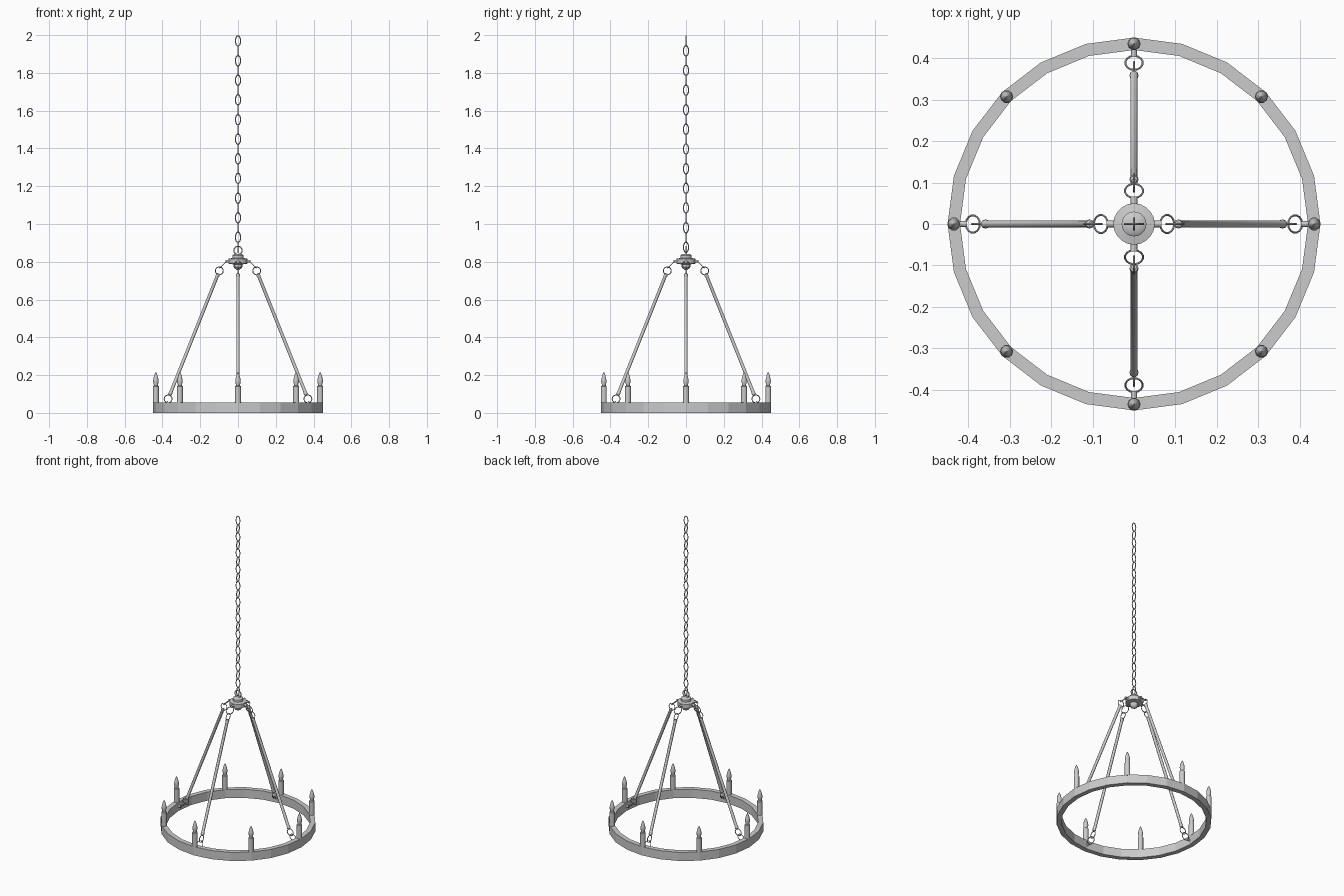
import bpy
from math import sin, cos, pi, atan2
from mathutils import Vector, Matrix

if "Cube" in bpy.data.objects:
    bpy.data.objects.remove(bpy.data.objects["Cube"])


def make(name, verts, faces, smooth=True):
    mesh = bpy.data.meshes.new(name)
    mesh.from_pydata(verts, [], faces)
    obj = bpy.data.objects.new(name, mesh)
    bpy.context.collection.objects.link(obj)
    if smooth:
        bpy.context.view_layer.objects.active = obj
        bpy.ops.object.select_all(action='DESELECT')
        obj.select_set(True)
        bpy.ops.object.shade_smooth_by_angle(angle=0.7)
    return obj


def lathe(name, profile, sides, mat=Matrix(), smooth=True):
    """Revolve (radius, height) points about local z and cap both ends."""
    verts = [mat @ Vector((r * cos(2 * pi * k / sides), r * sin(2 * pi * k / sides), z))
             for r, z in profile for k in range(sides)]
    faces = [(i * sides + k, i * sides + (k + 1) % sides,
              (i + 1) * sides + (k + 1) % sides, (i + 1) * sides + k)
             for i in range(len(profile) - 1) for k in range(sides)]
    faces.append(tuple(reversed(range(sides))))
    faces.append(tuple(range((len(profile) - 1) * sides, len(profile) * sides)))
    return make(name, verts, faces, smooth)


def link(name, center, u, v, a, b, wire, n=14, m=6):
    """Oval wire loop with half-size a along u and b along v."""
    center, u, v = Vector(center), Vector(u).normalized(), Vector(v).normalized()
    w = u.cross(v)
    verts = []
    for i in range(n):
        t = 2 * pi * i / n
        out = (u * (cos(t) * b) + v * (sin(t) * a)).normalized()
        p = center + u * (a * cos(t)) + v * (b * sin(t))
        for j in range(m):
            s = 2 * pi * j / m
            verts.append(p + out * (wire * cos(s)) + w * (wire * sin(s)))
    faces = [(i * m + j, (i + 1) % n * m + j, (i + 1) % n * m + (j + 1) % m, i * m + (j + 1) % m)
             for i in range(n) for j in range(m)]
    return make(name, verts, faces)


def rod(name, p, q, profile, sides=10):
    """Lathe along p-q; profile is (radius, distance along the line)."""
    p, q = Vector(p), Vector(q)
    rot = (q - p).to_track_quat('Z', 'Y').to_matrix().to_4x4()
    return lathe(name, profile, sides, Matrix.Translation(p) @ rot)


# Faceted hoop
N = 24
section = [(0.45, 0.0), (0.45, 0.055), (0.42, 0.055), (0.42, 0.0)]
hv = [(r * cos(2 * pi * k / N), r * sin(2 * pi * k / N), z) for k in range(N) for r, z in section]
hf = [(k * 4 + j, (k + 1) % N * 4 + j, (k + 1) % N * 4 + (j + 1) % 4, k * 4 + (j + 1) % 4)
      for k in range(N) for j in range(4)]
make("hoop", hv, hf, False)

# Candles with pointed flame bulbs
candle = [(0.016, 0.05), (0.016, 0.141), (0.011, 0.144), (0.011, 0.15), (0.0145, 0.163),
          (0.0145, 0.172), (0.011, 0.19), (0.006, 0.206), (0.001, 0.216)]
for k in range(8):
    a = k * pi / 4
    lathe("candle", candle, 10, Matrix.Translation((0.435 * cos(a), 0.435 * sin(a), 0)))

# Central hub
lathe("hub", [(0.006, 0.757), (0.018, 0.764), (0.024, 0.776), (0.024, 0.786), (0.05, 0.79),
              (0.05, 0.816), (0.03, 0.82), (0.03, 0.834), (0.022, 0.84), (0.004, 0.841)], 20)

# Four suspension rods with their pegs and rings
for k in range(4):
    a = k * pi / 2
    d = Vector((cos(a), sin(a), 0))
    side = Vector((-sin(a), cos(a), 0))
    up = Vector((0, 0, 1))

    def at(x, z):
        return d * x + up * z

    rod("hub_peg", at(0.045, 0.803), at(0.066, 0.803), [(0.008, 0), (0.008, 0.021)])
    link("hub_ring", at(0.08, 0.784), d * 0.04 - up * 0.04, side, 0.024, 0.022, 0.0025)
    link("rod_top_ring", at(0.099, 0.752), d, up, 0.021, 0.021, 0.0025)
    top, low = at(0.104, 0.738), at(0.362, 0.093)
    L = (low - top).length
    rod("suspension_rod", top, low,
        [(0.006, 0), (0.0105, 0.004), (0.0105, 0.014), (0.009, 0.018), (0.009, L - 0.018),
         (0.0105, L - 0.014), (0.0105, L - 0.004), (0.006, L)])
    link("rod_low_ring", at(0.37, 0.074), d, up, 0.021, 0.021, 0.0025)
    link("hoop_ring", at(0.389, 0.045), d * 0.03 - up * 0.03, side, 0.024, 0.021, 0.0025)
    rod("hoop_peg", at(0.403, 0.03), at(0.43, 0.03), [(0.007, 0), (0.007, 0.027)])

# Hanging loop and chain, links turned alternately
link("hub_loop", (0, 0, 0.86), (1, 0, 0), (0, 0, 1), 0.022, 0.022, 0.003)
for i in range(22):
    axis = (1, 0, 0) if i % 2 == 0 else (0, 1, 0)
    link("chain_link", (0, 0, 1.969 - 0.052 * i), axis, (0, 0, 1), 0.0135, 0.028, 0.003)
